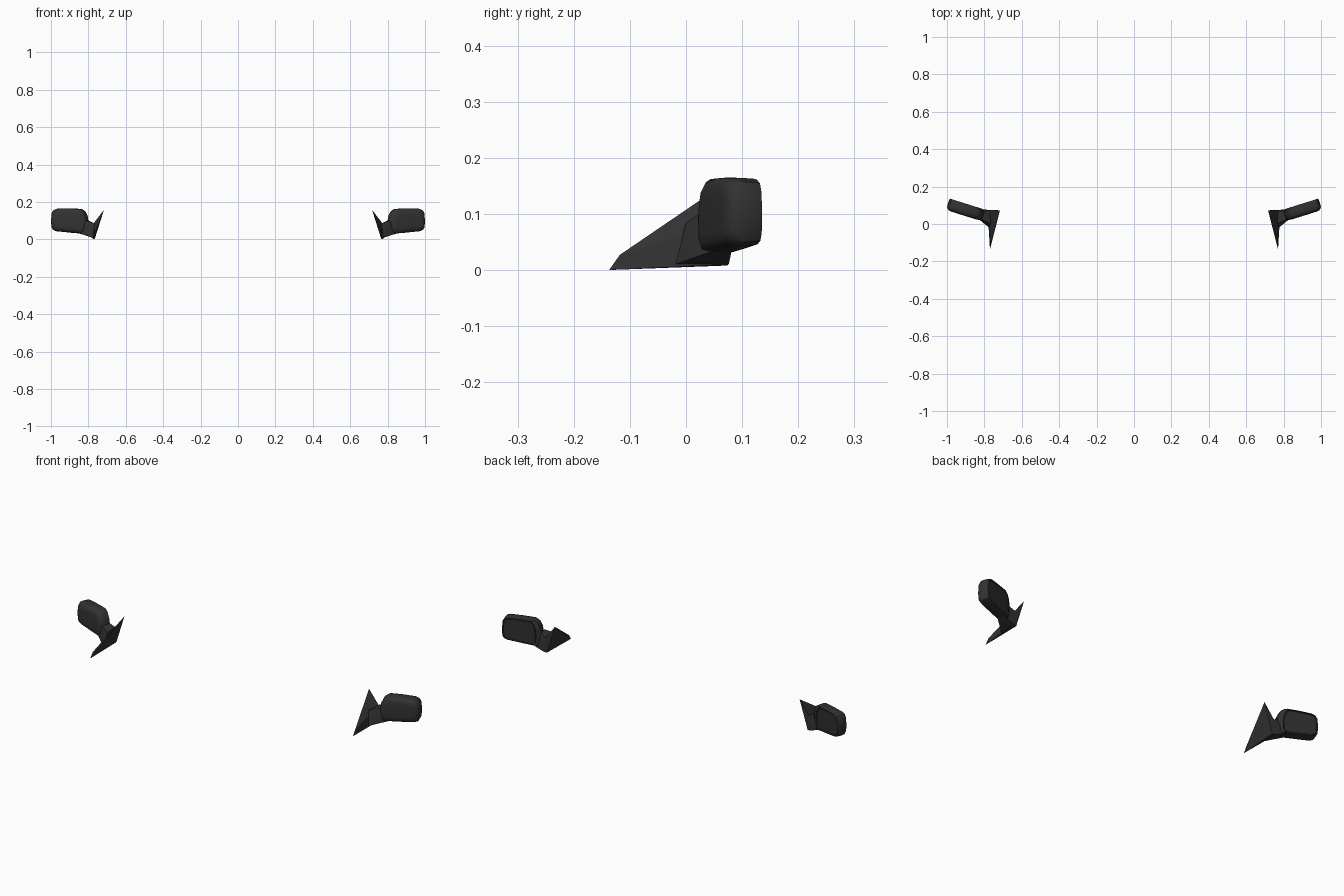
import bpy, bmesh, math
from mathutils import Vector

if "Cube" in bpy.data.objects:
    bpy.data.objects.remove(bpy.data.objects["Cube"])


def material(name, c):
    m = bpy.data.materials.new(name)
    m.diffuse_color = (c, c, c, 1)
    m.use_nodes = True
    m.node_tree.nodes["Principled BSDF"].inputs["Base Color"].default_value = m.diffuse_color
    return m


BLACK = material("black plastic", 0.032)
GLASS = material("dark mirror glass", 0.028)


def finish(name, bm, mat, angle=35):
    """Turn a bmesh into a smooth object mirrored to the other side."""
    bmesh.ops.recalc_face_normals(bm, faces=bm.faces)
    me = bpy.data.meshes.new(name)
    bm.to_mesh(me)
    bm.free()
    ob = bpy.data.objects.new(name, me)
    bpy.context.collection.objects.link(ob)
    me.materials.append(mat)
    bpy.ops.object.select_all(action='DESELECT')
    ob.select_set(True)
    bpy.context.view_layer.objects.active = ob
    bpy.ops.object.shade_smooth_by_angle(angle=math.radians(angle))
    mod = ob.modifiers.new("other side", 'MIRROR')
    mod.use_mirror_merge = False
    return ob


def hull(name, pts, mat, angle=35):
    bm = bmesh.new()
    for p in pts:
        bm.verts.new(p)
    res = bmesh.ops.convex_hull(bm, input=bm.verts)
    inner = [g for g in res["geom_interior"] if isinstance(g, bmesh.types.BMVert)]
    bmesh.ops.delete(bm, geom=inner, context='VERTS')
    return finish(name, bm, mat, angle)


# local frame of the swept-back housing: u outward, t forward
A = math.radians(17.5)
U = Vector((math.cos(A), math.sin(A), 0))
T = Vector((math.sin(A), -math.cos(A), 0))
O = Vector((0.795, 0.076, 0))


def place(u, z, t):
    return O + U * u + T * t + Vector((0, 0, z))


OUTLINE = [(0.0, 0.095), (0.006, 0.125), (0.018, 0.150), (0.038, 0.163), (0.10, 0.165),
           (0.170, 0.164), (0.188, 0.157), (0.198, 0.140), (0.201, 0.10), (0.199, 0.065),
           (0.191, 0.050), (0.172, 0.043), (0.09, 0.035), (0.015, 0.029), (0.002, 0.045)]
CU, CZ = 0.10, 0.10


def ring(bm, t, d, left=0.0):
    """Housing outline shrunk by d, with the inner end moved out by left."""
    out = []
    for u, z in OUTLINE:
        un = CU + (u - CU) * (1 - d / 0.10)
        un += left * max(0, (CU - u) / CU)
        out.append(bm.verts.new(place(un, CZ + (z - CZ) * (1 - d / 0.065), t)))
    return out


def loft(bm, rings):
    for a, b in zip(rings, rings[1:]):
        for i in range(len(a)):
            j = (i + 1) % len(a)
            bm.faces.new((a[i], a[j], b[j], b[i]))


# housing shell with a recessed rear opening
bm = bmesh.new()
rings = [ring(bm, *s) for s in ((0.064, 0.030), (0.062, 0.016), (0.056, 0.007), (0.046, 0.001),
                                (0.030, 0.0), (0.008, 0.001), (0.0, 0.003, 0.012),
                                (0.0, 0.007, 0.020), (0.008, 0.008, 0.020))]
loft(bm, rings)
bm.faces.new(rings[0])
bm.faces.new(rings[-1])
finish("mirror_housing", bm, BLACK)

# glass plate in the opening
bm = bmesh.new()
rings = [ring(bm, 0.009, 0.010, 0.021), ring(bm, 0.002, 0.010, 0.021)]
loft(bm, rings)
for r in rings:
    bm.faces.new(r)
finish("mirror_glass", bm, GLASS)

# triangular sail plate that meets the door
hull("sail_mount", [(0.770, -0.137, 0.0), (0.769, -0.118, 0.027), (0.717, 0.073, 0.157),
                    (0.764, 0.073, 0.008), (0.783, 0.076, 0.010), (0.772, 0.074, 0.086)], BLACK, 25)

# neck joining sail and housing
neck = [(0.772, -0.012, 0.035), (0.766, 0.0, 0.085), (0.772, 0.074, 0.086),
        (0.783, 0.076, 0.010), (0.774, -0.02, 0.010), (0.795, 0.008, 0.040)]
neck += [place(*p) for p in ((0.002, 0.10, 0.055), (0.002, 0.10, 0.008), (0.012, 0.05, 0.061),
                             (0.05, 0.034, 0.045), (0.05, 0.034, 0.010), (0.004, 0.04, 0.006))]
hull("neck", neck, BLACK, 50)
